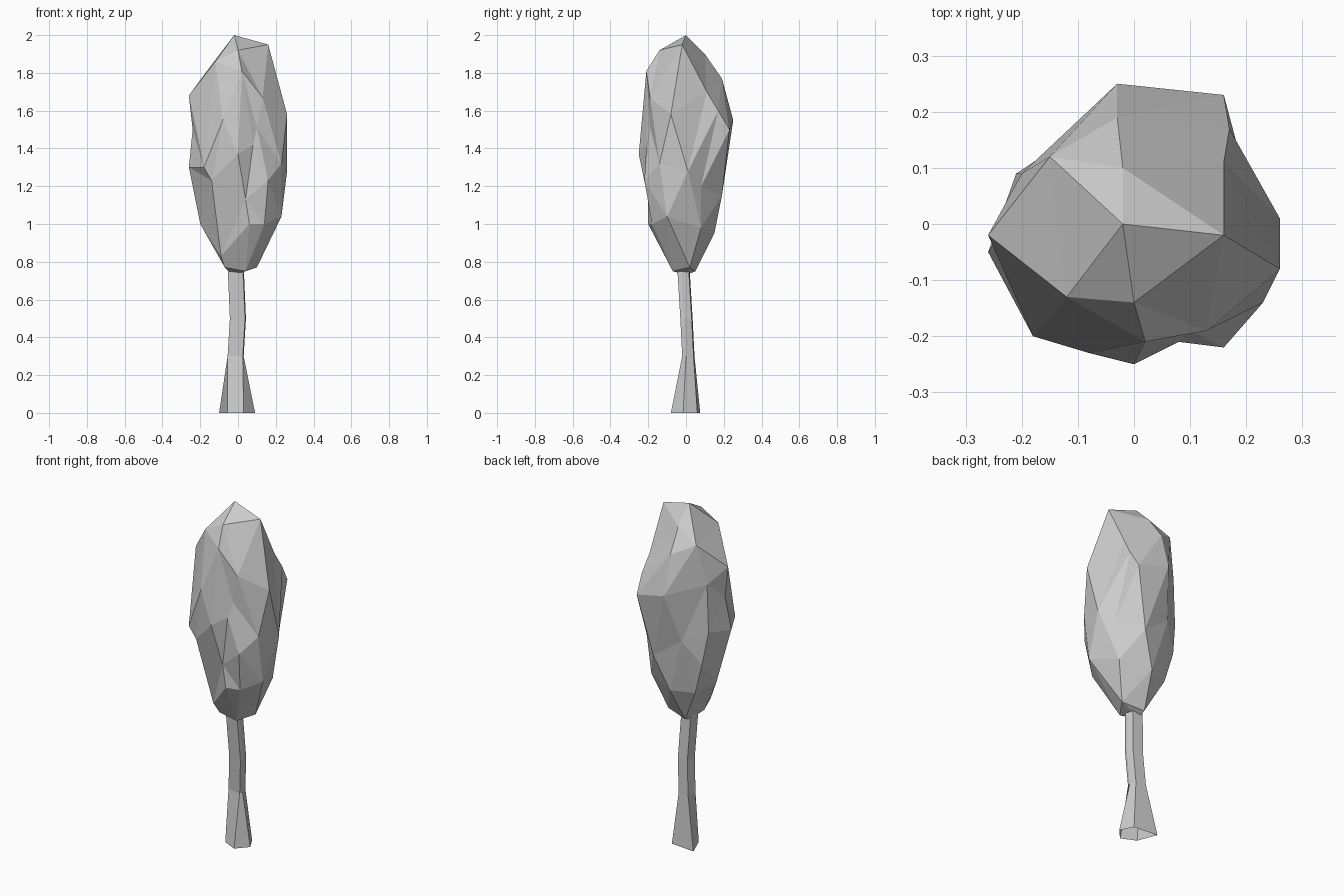
import bpy
import bmesh
from mathutils import Vector

cube = bpy.data.objects.get("Cube")
if cube:
    bpy.data.objects.remove(cube, do_unlink=True)


def make_material(name, color):
    material = bpy.data.materials.new(name)
    material.use_nodes = True
    material.diffuse_color = color
    for node in material.node_tree.nodes:
        if node.type == 'BSDF_PRINCIPLED':
            node.inputs["Base Color"].default_value = color
    return material


def make_object(name, bm, material):
    mesh = bpy.data.meshes.new(name)
    bm.to_mesh(mesh)
    bm.free()
    mesh.materials.append(material)
    obj = bpy.data.objects.new(name, mesh)
    bpy.context.scene.collection.objects.link(obj)
    return obj


def faceted_blob(points, center, stretch):
    """Connect points as a hull around the center, keeping shallow dents."""
    bm = bmesh.new()
    home = {}
    for point in points:
        offset = Vector(point) - center
        offset.z /= stretch
        vert = bm.verts.new(offset.normalized())
        home[vert] = Vector(point)
    bmesh.ops.convex_hull(bm, input=bm.verts[:])
    for vert, position in home.items():
        if vert.is_valid:
            vert.co = position
    bmesh.ops.recalc_face_normals(bm, faces=bm.faces[:])
    return bm


def lofted_tube(rings):
    """Skin rings of equal count, ordered counterclockwise, open at the ends."""
    bm = bmesh.new()
    loops = [[bm.verts.new(point) for point in ring] for ring in rings]
    for lower, upper in zip(loops, loops[1:]):
        for i in range(len(lower)):
            j = (i + 1) % len(lower)
            bm.faces.new((lower[i], lower[j], upper[j], upper[i]))
    return bm


grey = make_material("plain grey", (0.6, 0.6, 0.6, 1.0))

# Canopy corners, from the tip down to the underside
canopy_points = [
    (-.02, 0, 2), (.16, -.02, 1.95), (0, -.14, 1.92), (-.12, -.13, 1.86),
    (-.02, .1, 1.9), (-.15, .12, 1.83), (.02, -.21, 1.81), (-.03, .19, 1.77),
    (.16, .11, 1.7), (-.26, -.02, 1.68), (.13, -.19, 1.67), (.17, .17, 1.6),
    (.26, -.08, 1.58), (-.08, -.23, 1.55), (-.03, .25, 1.55), (-.2, .09, 1.6),
    (.1, -.19, 1.51), (-.24, -.02, 1.5), (.16, .23, 1.5), (.08, -.21, 1.42),
    (0, -.25, 1.37), (-.18, -.2, 1.3), (-.26, -.05, 1.3), (.23, -.14, 1.32),
    (.26, .01, 1.28), (.16, -.22, 1.23), (-.14, -.19, 1.23), (.2, .08, 1.2),
    (.08, .19, 1.15), (-.09, .17, 1.27), (-.21, .09, 1.32), (-.18, .11, 1.13),
    (.04, -.2, 1.13), (-.2, 0, 1), (.06, -.2, 1), (.14, -.18, 1),
    (.23, -.1, 1.04), (.17, .08, .98), (0, .15, .95), (-.13, .1, .95),
    (-.09, -.1, .83), (.1, .02, .77), (-.07, -.07, .77), (.04, -.07, .75),
    (-.03, .05, .75), (-.03, 0, .73),
]
canopy = faceted_blob(canopy_points, Vector((0, 0, 1.36)), 2.5)
make_object("canopy", canopy, grey)

# Five-sided trunk: flared foot, gentle bend, open top inside the canopy
foot = [(-.055, -.04), (.03, -.08), (.09, -.015), (.05, .06), (-.1, .075)]
shaft = [(-.055, -.01), (.025, -.02), (.03, 0), (.02, .04), (-.045, .045)]
trunk_rings = [[(x, y, 0) for x, y in foot]]
for dx, dy, height in [(0, 0, .3), (.012, -.01, .5), (0, -.027, .78)]:
    trunk_rings.append([(x + dx, y + dy, height) for x, y in shaft])
make_object("trunk", lofted_tube(trunk_rings), grey)
